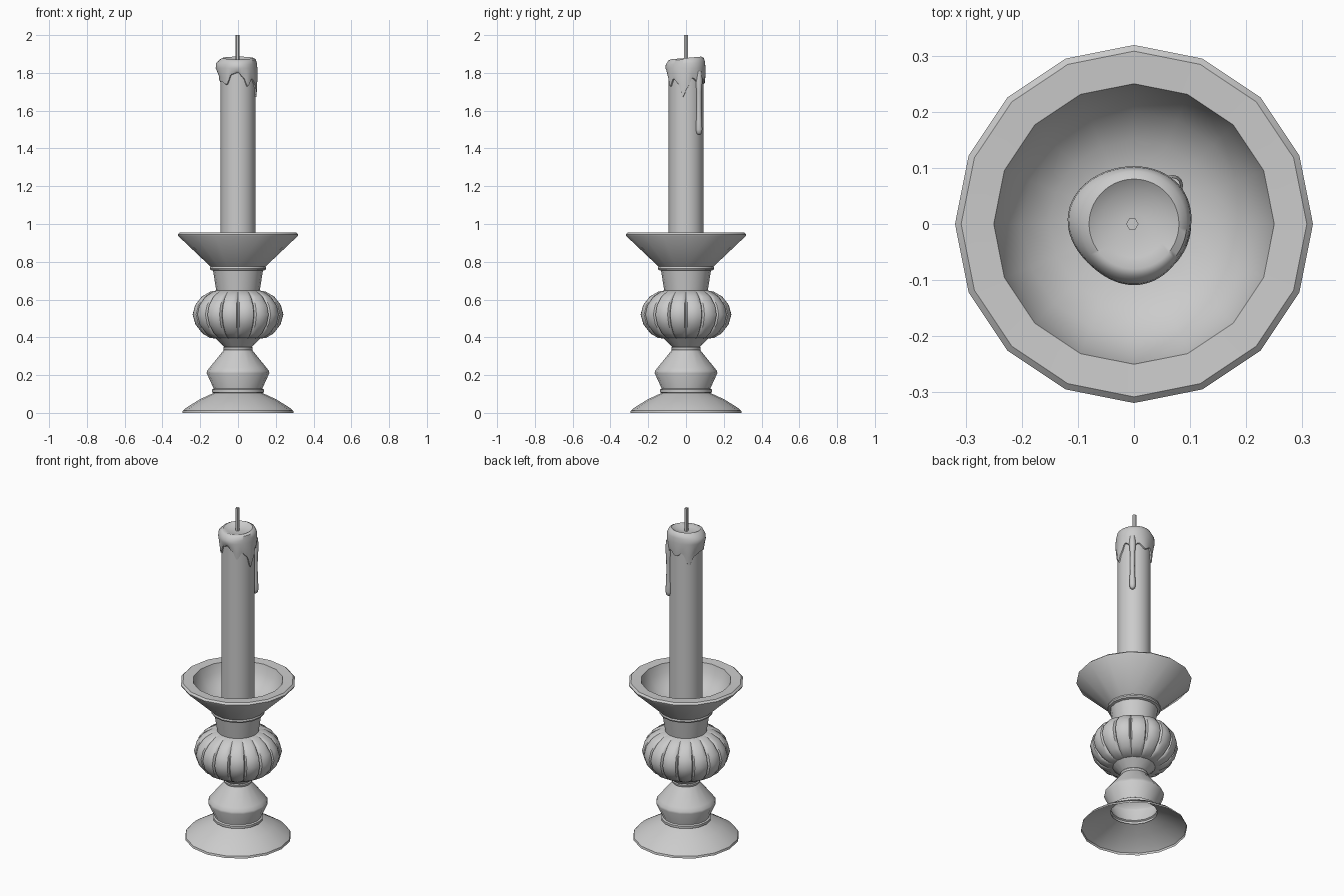
import bpy, math
from math import sin, cos, radians, pi

if "Cube" in bpy.data.objects:
    bpy.data.objects.remove(bpy.data.objects["Cube"])


def make(name, rings, cap_start=False, cap_end=False, angle=35):
    """Skin a list of closed rings (each a list of points) into one object."""
    n = len(rings[0])
    verts = [p for r in rings for p in r]
    faces = []
    for i in range(len(rings) - 1):
        for j in range(n):
            k = (j + 1) % n
            faces.append((i * n + j, i * n + k, (i + 1) * n + k, (i + 1) * n + j))
    if cap_start:
        faces.append(tuple(reversed(range(n))))
    if cap_end:
        faces.append(tuple(range((len(rings) - 1) * n, len(rings) * n)))
    me = bpy.data.meshes.new(name)
    me.from_pydata(verts, [], faces)
    ob = bpy.data.objects.new(name, me)
    bpy.context.collection.objects.link(ob)
    bpy.ops.object.select_all(action='DESELECT')
    ob.select_set(True)
    bpy.context.view_layer.objects.active = ob
    bpy.ops.object.shade_smooth_by_angle(angle=radians(angle))
    return ob


def lathe(name, profile, n=16, cx=0, cy=0, **kw):
    rings = [[(cx + r * cos(2 * pi * j / n), cy + r * sin(2 * pi * j / n), z)
              for j in range(n)] for r, z in profile]
    return make(name, rings, **kw)


# Hollow foot and lower stem
lathe("foot_and_stem", [
    (0.295, 0), (0.292, 0.012), (0.27, 0.03), (0.20, 0.073), (0.13, 0.105),
    (0.138, 0.109), (0.138, 0.123), (0.13, 0.128), (0.13, 0.132),
    (0.166, 0.21), (0.164, 0.222), (0.15, 0.24), (0.075, 0.333),
    (0.078, 0.338), (0.078, 0.345), (0.074, 0.35), (0.12, 0.395)])

# Fluted bulb: sixteen lobes with narrow grooves between them
bulb_profile = [(0.115, 0.393, 0), (0.15, 0.397, 0.5), (0.19, 0.42, 1), (0.228, 0.468, 1),
                (0.243, 0.52, 1), (0.23, 0.57, 1), (0.195, 0.615, 1),
                (0.15, 0.641, 0.5), (0.115, 0.648, 0)]
lobe = [(0, 0.92), (1.9, 0.975), (6.5, 0.995), (11.25, 1.0), (16, 0.995), (20.6, 0.975)]
rings = []
for r, z, depth in bulb_profile:
    ring = []
    for i in range(16):
        for da, f in lobe:
            a = radians(i * 22.5 + da)
            rr = r * (1 - (1 - f) * depth)
            ring.append((rr * cos(a), rr * sin(a), z))
    rings.append(ring)
make("fluted_bulb", rings)

# Neck, drip pan and inner bowl
lathe("neck_and_drip_pan", [
    (0.115, 0.645), (0.132, 0.753), (0.146, 0.757), (0.149, 0.765),
    (0.146, 0.775), (0.317, 0.937), (0.319, 0.945), (0.308, 0.955),
    (0.25, 0.952), (0.235, 0.90), (0.20, 0.85), (0.15, 0.815),
    (0.09, 0.80)], cap_end=True)

# Candle
lathe("candle", [(0.092, 0.80), (0.092, 1.82)], n=32, cap_start=True, cap_end=True)

# Melted wax cap: lower edge height by angle in degrees
edge = [(-180, 1.76), (-150, 1.75), (-128, 1.735), (-110, 1.79), (-90, 1.80),
        (-75, 1.775), (-58, 1.725), (-42, 1.765), (-25, 1.74), (-10, 1.67),
        (5, 1.72), (20, 1.77), (45, 1.74), (65, 1.765), (90, 1.74), (112, 1.76),
        (135, 1.69), (155, 1.745), (180, 1.76)]


def edge_z(d):
    for (a0, z0), (a1, z1) in zip(edge, edge[1:]):
        if a0 <= d <= a1:
            t = (d - a0) / (a1 - a0)
            return z0 + (z1 - z0) * (1 - cos(pi * t)) / 2


N = 72
rings = [[] for _ in range(9)]
for j in range(N):
    d = -180 + 360 * j / N
    a = radians(d)
    e = edge_z(d)
    big = 0.106 + 0.012 * max(0, -cos(a)) ** 4 - 0.004 * max(0, cos(a)) ** 2
    big += 0.003 * sin(3 * a)
    tilt = 0.007 * sin(a)
    prof = [(0.088, e), (0.099, e + 0.004), (0.102, e + 0.4 * (1.825 - e)),
            (big, 1.825), (big - 0.002, 1.85 + tilt), (0.094, 1.872 + tilt),
            (0.08, 1.879 + tilt), (0.06, 1.868 + tilt / 2), (0.02, 1.862)]
    for ring, (r, z) in zip(rings, prof):
        ring.append((r * cos(a), r * sin(a), z))
make("melted_wax", rings, cap_end=True, angle=50)

# Long wax run down the back right
c = 0.097 * cos(radians(45))
lathe("wax_drip", [(0.006, 1.474), (0.014, 1.481), (0.018, 1.50), (0.016, 1.54),
                   (0.013, 1.62), (0.014, 1.70), (0.019, 1.76), (0.014, 1.81)],
      n=12, cx=c, cy=c, cap_start=True, cap_end=True, angle=50)

# Wick
lathe("wick", [(0.011, 1.85), (0.011, 2.0)], n=6, cx=-0.003, cap_start=True, cap_end=True)
